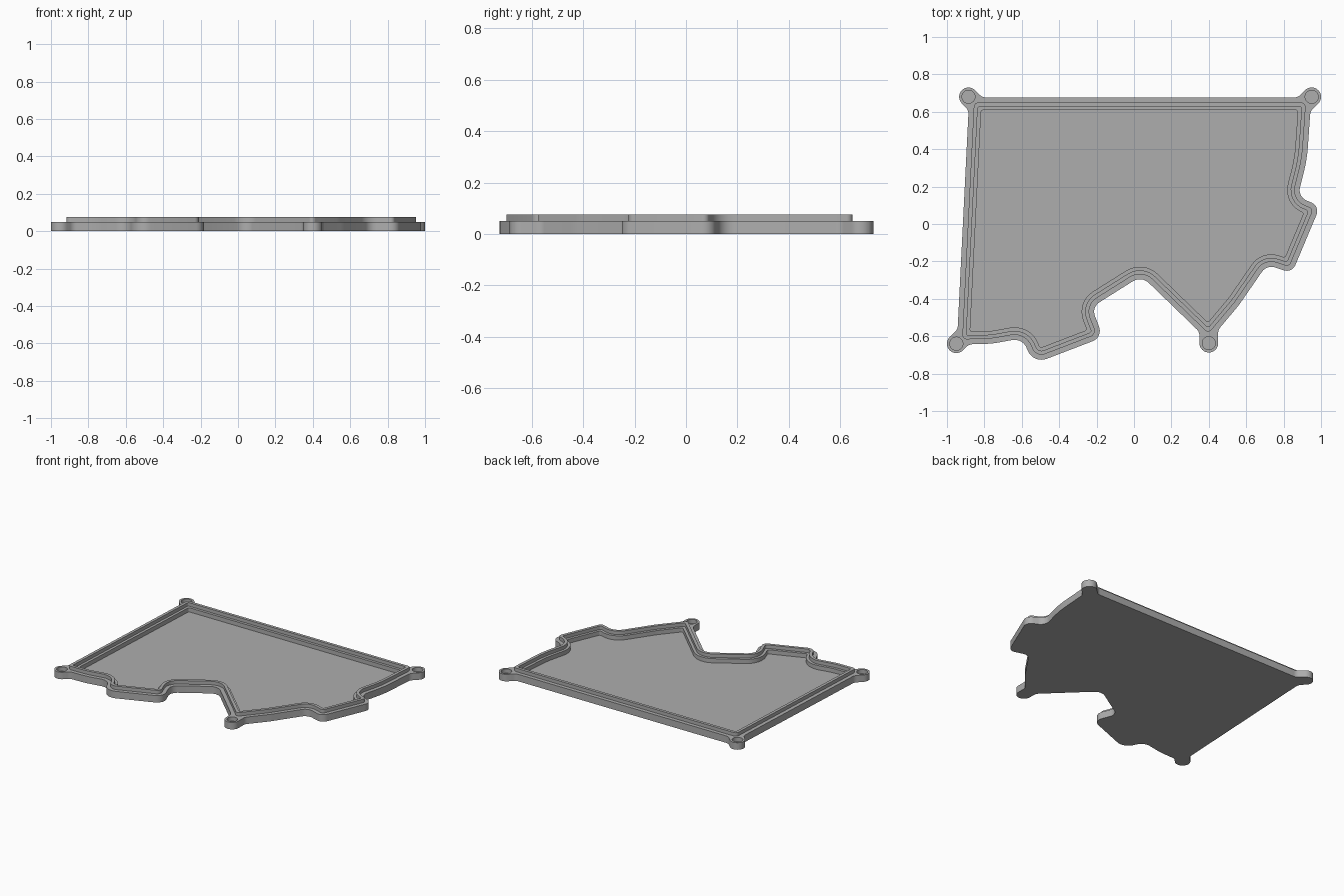
import bpy, bmesh, math
from mathutils import Vector
from mathutils.geometry import intersect_line_line_2d, intersect_point_line

if "Cube" in bpy.data.objects:
    bpy.data.objects.remove(bpy.data.objects["Cube"])

# Heights and sizes
FLOOR, RIM, LIP = 0.02, 0.05, 0.075
POST_R, HOLE_R = 0.05, 0.035

# Outline corners, anticlockwise: x, y, rounding radius
corners = [
    (-.947, -.645, .05), (-.76, -.64, .5), (-.595, -.61, .07), (-.54, -.749, .08),
    (-.165, -.605, .06), (-.227, -.445, .06), (.04, -.277, .07), (.4, -.625, .05),
    (.56, -.435, .4), (.71, -.218, .06), (.845, -.262, .05), (.995, .095, .05),
    (.875, .146, .06), (.925, .345, .8), (.948, .676, .05), (-.881, .676, .05)]
# Screw posts by corner index: centre and outward direction in degrees
posts = {0: ((-.95, -.64), 225), 7: ((.4, -.637), 270),
         14: ((.95, .68), 45), 15: ((-.885, .68), 135)}


def cross(a, b):
    return a.x * b.y - a.y * b.x


def inset(d):
    """Move every edge inwards by d, keeping rounded corners concentric."""
    out = []
    n = len(corners)
    for i in range(n):
        p, q, s = (Vector(corners[j % n][:2]) for j in (i - 1, i, i + 1))
        a, b = (q - p).normalized(), (s - q).normalized()
        na, nb = Vector((-a.y, a.x)), Vector((-b.y, b.x))
        turn = 1 if cross(a, b) > 0 else -1
        out.append((q + (na + nb) * d / (1 + na.dot(nb)),
                    max(corners[i][2] - turn * d, .012)))
    return out


def rounded(pts, steps=8):
    """Replace each corner with an arc."""
    loop = []
    n = len(pts)
    for i in range(n):
        p, (q, r), s = pts[i - 1][0], pts[i], pts[(i + 1) % n][0]
        a, b = (q - p).normalized(), (s - q).normalized()
        turn = math.atan2(cross(a, b), a.dot(b))
        t = min(r * math.tan(abs(turn) / 2), (q - p).length * .49 if r > .2 else 1)
        r = t / math.tan(abs(turn) / 2)
        side = Vector((-a.y, a.x)) * math.copysign(r, turn)
        centre = q - a * t + side
        for k in range(steps + 1):
            ang = turn * k / steps
            c, sn = math.cos(ang), math.sin(ang)
            v = -side
            loop.append(centre + Vector((c * v.x - sn * v.y, sn * v.x + c * v.y)))
    return loop


def outline_with_posts():
    """Outer outline with a round-ended tab at each post."""
    pts = []
    n = len(corners)
    for i, (x, y, r) in enumerate(corners):
        q = Vector((x, y))
        if i not in posts:
            pts.append((q, r))
            continue
        c, deg = Vector(posts[i][0]), math.radians(posts[i][1])
        out = Vector((math.cos(deg), math.sin(deg)))
        perp = Vector((-out.y, out.x)) * POST_R
        tab = []
        for side, j in ((-1, i - 1), (1, (i + 1) % n)):
            base = c + perp * side
            neck = intersect_line_line_2d(base + out, base - out * .3, q,
                                          Vector(corners[j][:2]))
            tab.append(((neck or base - out * POST_R), base + out * POST_R))
        pts += [(tab[0][0], .05), (tab[0][1], POST_R * .999),
                (tab[1][1], POST_R * .999), (tab[1][0], .05)]
    return rounded(pts)


bm = bmesh.new()


def ring(loop, z):
    return [bm.verts.new((p.x, p.y, z)) for p in loop]


def bridge(a, b):
    for i in range(len(a)):
        j = (i + 1) % len(a)
        bm.faces.new((a[i], a[j], b[j], b[i]))


def fill(*rings):
    edges = []
    for r in rings:
        for i in range(len(r)):
            pair = (r[i - 1], r[i])
            edges.append(bm.edges.get(pair) or bm.edges.new(pair))
    bmesh.ops.triangle_fill(bm, edges=edges, use_beauty=True)


# Outer wall and underside
outer = outline_with_posts()
bottom, rim = ring(outer, 0), ring(outer, RIM)
bridge(bottom, rim)
fill(bottom)

# Raised lip, inner ledge and recessed floor
lip_out, lip_in, ledge_in = (rounded(inset(d)) for d in (.027, .048, .067))
steps = [ring(lip_out, RIM), ring(lip_out, LIP), ring(lip_in, LIP),
         ring(lip_in, RIM), ring(ledge_in, RIM), ring(ledge_in, FLOOR)]
for a, b in zip(steps, steps[1:]):
    bridge(a, b)
fill(steps[-1])

# Blind round holes in the posts
hole_tops = []
for centre, _ in posts.values():
    circle = [Vector(centre) + HOLE_R * Vector((math.cos(k * math.tau / 32),
              math.sin(k * math.tau / 32))) for k in range(32)]
    top, base = ring(circle, RIM), ring(circle, FLOOR)
    bridge(top, base)
    fill(base)
    hole_tops.append(top)

# Flat rim around the lip
fill(rim, steps[0], *hole_tops)
bmesh.ops.recalc_face_normals(bm, faces=bm.faces)

mesh = bpy.data.meshes.new("case_tray")
bm.to_mesh(mesh)
bm.free()
tray = bpy.data.objects.new("case_tray", mesh)
bpy.context.collection.objects.link(tray)

# Plain grey material
grey = bpy.data.materials.new("plain_grey")
grey.use_nodes = True
colour = (.42, .42, .42, 1)
grey.diffuse_color = colour
grey.node_tree.nodes["Principled BSDF"].inputs["Base Color"].default_value = colour
mesh.materials.append(grey)

bpy.context.view_layer.objects.active = tray
tray.select_set(True)
bpy.ops.object.shade_smooth_by_angle(angle=math.radians(30))
